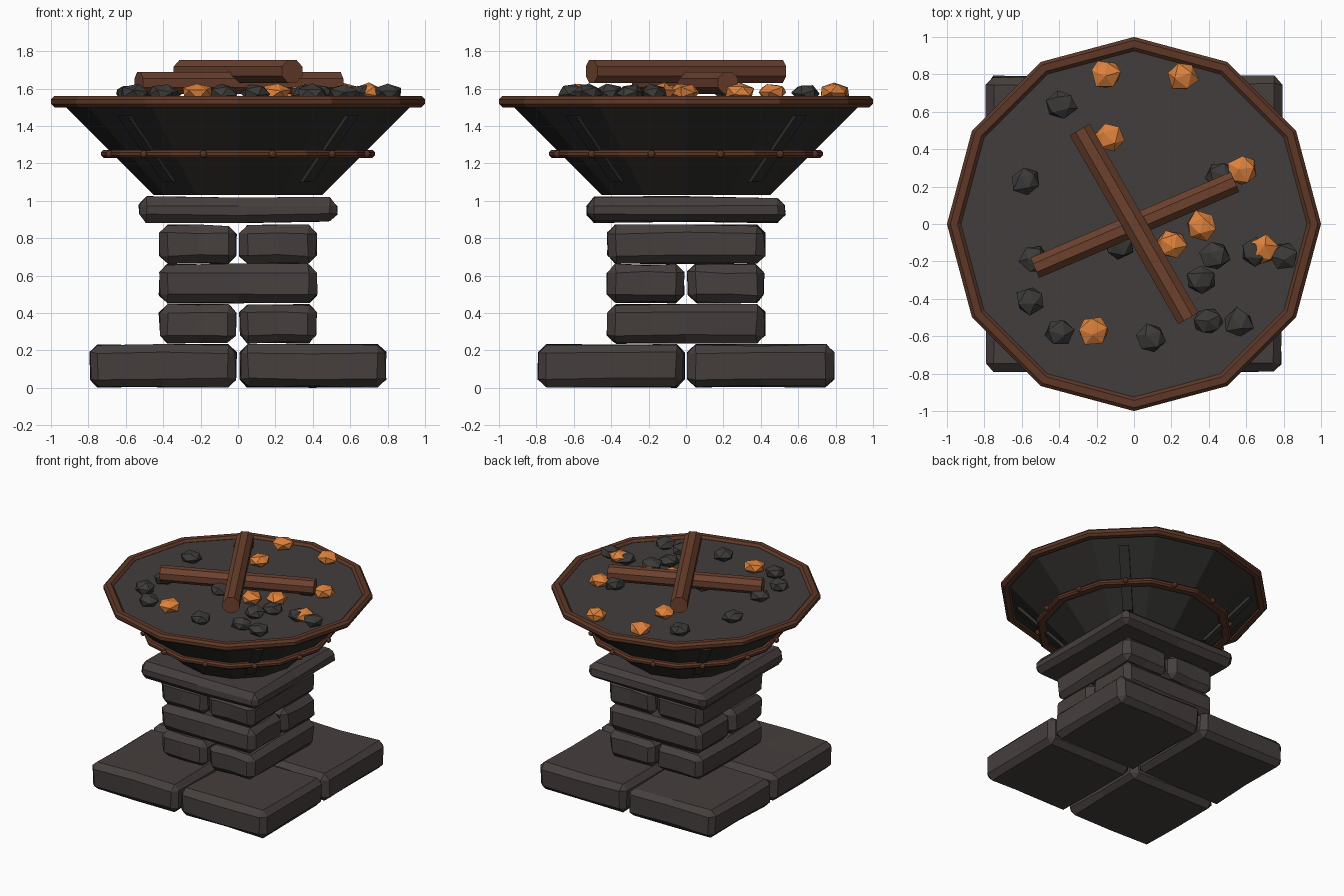
import bpy, bmesh, math, random
from mathutils import Vector, Matrix

random.seed(7)
if "Cube" in bpy.data.objects:
    bpy.data.objects.remove(bpy.data.objects["Cube"])


def material(name, rgb):
    m = bpy.data.materials.new(name)
    m.use_nodes = True
    m.diffuse_color = (*rgb, 1)
    bsdf = m.node_tree.nodes["Principled BSDF"]
    bsdf.inputs["Base Color"].default_value = (*rgb, 1)
    bsdf.inputs["Roughness"].default_value = 0.9
    return m


STONE = material("grey stone", (0.060, 0.049, 0.047))
IRON = material("dark iron", (0.027, 0.026, 0.024))
RUST = material("rusty brown metal", (0.110, 0.039, 0.020))
WOOD = material("brown wood", (0.150, 0.053, 0.027))
ASH = material("ash bed", (0.056, 0.048, 0.047))
COAL = material("black coal", (0.045, 0.043, 0.041))
EMBER = material("orange ember", (0.72, 0.22, 0.045))


def finish(bm, name, mat):
    bmesh.ops.recalc_face_normals(bm, faces=bm.faces)
    me = bpy.data.meshes.new(name)
    bm.to_mesh(me)
    bm.free()
    me.materials.append(mat)
    ob = bpy.data.objects.new(name, me)
    bpy.context.scene.collection.objects.link(ob)
    return ob


def block(name, lo, hi, bevel=0.042, wear=0.012):
    """Chamfered stone with slightly worn, uneven faces."""
    lo, hi = Vector(lo), Vector(hi)
    mid, size = (lo + hi) / 2, hi - lo
    bm = bmesh.new()
    bmesh.ops.create_cube(bm, size=1)
    bmesh.ops.scale(bm, vec=size, verts=bm.verts)
    bmesh.ops.bevel(bm, geom=bm.edges[:], offset=bevel, segments=1,
                    affect='EDGES', profile=0.5)
    for axis in ((1, 0, 0), (0, 1, 0)):
        bmesh.ops.bisect_plane(bm, geom=bm.verts[:] + bm.edges[:] + bm.faces[:],
                               plane_co=(0, 0, 0), plane_no=axis)
    for v in bm.verts:
        for i in range(3):
            if abs(v.co[i]) > 0.01:
                v.co[i] -= math.copysign(random.uniform(0, wear), v.co[i])
    bmesh.ops.translate(bm, vec=mid, verts=bm.verts)
    return finish(bm, name, STONE)


def lathe(name, profile, mat, closed=False, sides=12):
    """Sweep (radius, z) points round z; open profiles get capped ends."""
    bm = bmesh.new()
    rings = []
    for r, z in profile:
        rings.append([bm.verts.new((r * math.cos(k * math.tau / sides),
                                    r * math.sin(k * math.tau / sides), z))
                      for k in range(sides)])
    pairs = list(zip(rings, rings[1:]))
    if closed:
        pairs.append((rings[-1], rings[0]))
    for a, b in pairs:
        for k in range(sides):
            n = (k + 1) % sides
            bm.faces.new((a[k], a[n], b[n], b[k]))
    if not closed:
        bm.faces.new(rings[0])
        bm.faces.new(rings[-1])
    return finish(bm, name, mat)


def hoop(name, r0, r1, z0, z1, c):
    """Twelve-sided band with a chamfered rectangular section."""
    lathe(name, [(r0 + c, z0), (r1 - c, z0), (r1, z0 + c), (r1, z1 - c),
                 (r1 - c, z1), (r0 + c, z1), (r0, z1 - c), (r0, z0 + c)],
          RUST, closed=True)


# Base: four paving slabs
for sx in (-1, 1):
    for sy in (-1, 1):
        xs, ys = sorted((sx * 0.005, sx * 0.795)), sorted((sy * 0.005, sy * 0.795))
        block("base_slab", (xs[0], ys[0], 0), (xs[1], ys[1], 0.235))

# Pillar: three courses of paired bricks, alternating direction
for i, z in enumerate((0.235, 0.45, 0.66)):
    for s in (-1, 1):
        a, b = sorted((s * 0.005, s * 0.425))
        if i % 2 == 0:
            block("pillar_brick", (a, -0.425, z), (b, 0.425, z + 0.215))
        else:
            block("pillar_brick", (-0.425, a, z), (0.425, b, z + 0.215))
block("pillar_cap", (-0.535, -0.535, 0.88), (0.535, 0.535, 1.025))

# Fire bowl, ash bed and bands
lathe("bowl", [(0.45, 1.03), (0.94, 1.52)], IRON)
lathe("ash_bed", [(0.93, 1.522), (0.94, 1.54)], ASH)
hoop("bowl_rim", 0.925, 1.0, 1.50, 1.56, 0.018)
hoop("middle_band", 0.655, 0.732, 1.23, 1.272, 0.013)

# Rivets at the middle of each band side
for k in range(12):
    ang = math.radians(15 + 30 * k)
    bm = bmesh.new()
    bmesh.ops.create_icosphere(bm, subdivisions=2, radius=0.021)
    bmesh.ops.translate(bm, verts=bm.verts, vec=(
        0.712 * math.cos(ang), 0.712 * math.sin(ang), 1.25))
    finish(bm, "band_rivet", RUST)

# Iron straps on the four diagonal bowl sides
for k in range(4):
    bm = bmesh.new()
    bmesh.ops.create_cube(bm, size=1)
    for v in bm.verts:
        top, out = v.co.z > 0, v.co.x > 0
        z = 1.455 if top else 1.10
        r = (z - 0.58) * math.cos(math.pi / 12) + (0.03 if out else -0.02)
        v.co = (r, v.co.y * 0.075, z)
    bmesh.ops.rotate(bm, verts=bm.verts, cent=(0, 0, 0),
                     matrix=Matrix.Rotation(math.radians(45 + 90 * k), 3, 'Z'))
    finish(bm, "bowl_strap", IRON)


# Two crossed logs
def log(name, p, q, r):
    p, q = Vector(p), Vector(q)
    bm = bmesh.new()
    bmesh.ops.create_cone(bm, cap_ends=True, segments=8, radius1=r, radius2=r,
                          depth=(q - p).length)
    rot = (q - p).to_track_quat('Z', 'Y').to_matrix().to_4x4()
    turn = Matrix.Rotation(math.pi / 8, 4, 'Z')
    bmesh.ops.transform(bm, verts=bm.verts,
                        matrix=Matrix.Translation((p + q) / 2) @ rot @ turn)
    finish(bm, name, WOOD)


log("lower_log", (-0.53, -0.235, 1.63), (0.54, 0.225, 1.63), 0.063)
log("upper_log", (-0.29, 0.505, 1.692), (0.29, -0.505, 1.692), 0.067)


# Coals and embers scattered on the bed
def lump(name, x, y, z, r, mat):
    bm = bmesh.new()
    bmesh.ops.create_icosphere(bm, subdivisions=1, radius=r)
    for v in bm.verts:
        v.co *= random.uniform(0.9, 1.1)
    turn = Matrix.Rotation(random.uniform(0, math.tau), 4, 'Z') @ \
        Matrix.Rotation(random.uniform(0, math.tau), 4, 'X')
    squash = Matrix.Diagonal((1.05, 1, 0.62, 1))
    bmesh.ops.transform(bm, verts=bm.verts,
                        matrix=Matrix.Translation((x, y, z)) @ squash @ turn)
    finish(bm, name, mat)


coals = [(-.39, .64), (-.58, .23), (-.55, -.41), (-.40, -.58), (.09, -.61),
         (.40, -.52), (.56, -.53), (.36, -.30), (.43, -.17), (.80, -.17),
         (.46, .26), (-.53, -.19), (-.08, -.11), (.65, -.15)]
embers = [(-.15, .80), (.26, .79), (-.13, .46), (.58, .29), (.36, -.01),
          (.20, -.11), (.69, -.14), (-.22, -.57)]
for x, y in coals:
    lump("coal", x, y, 1.575, 0.08, COAL)
for x, y in embers:
    lump("ember", x, y, 1.58, 0.083, EMBER)
